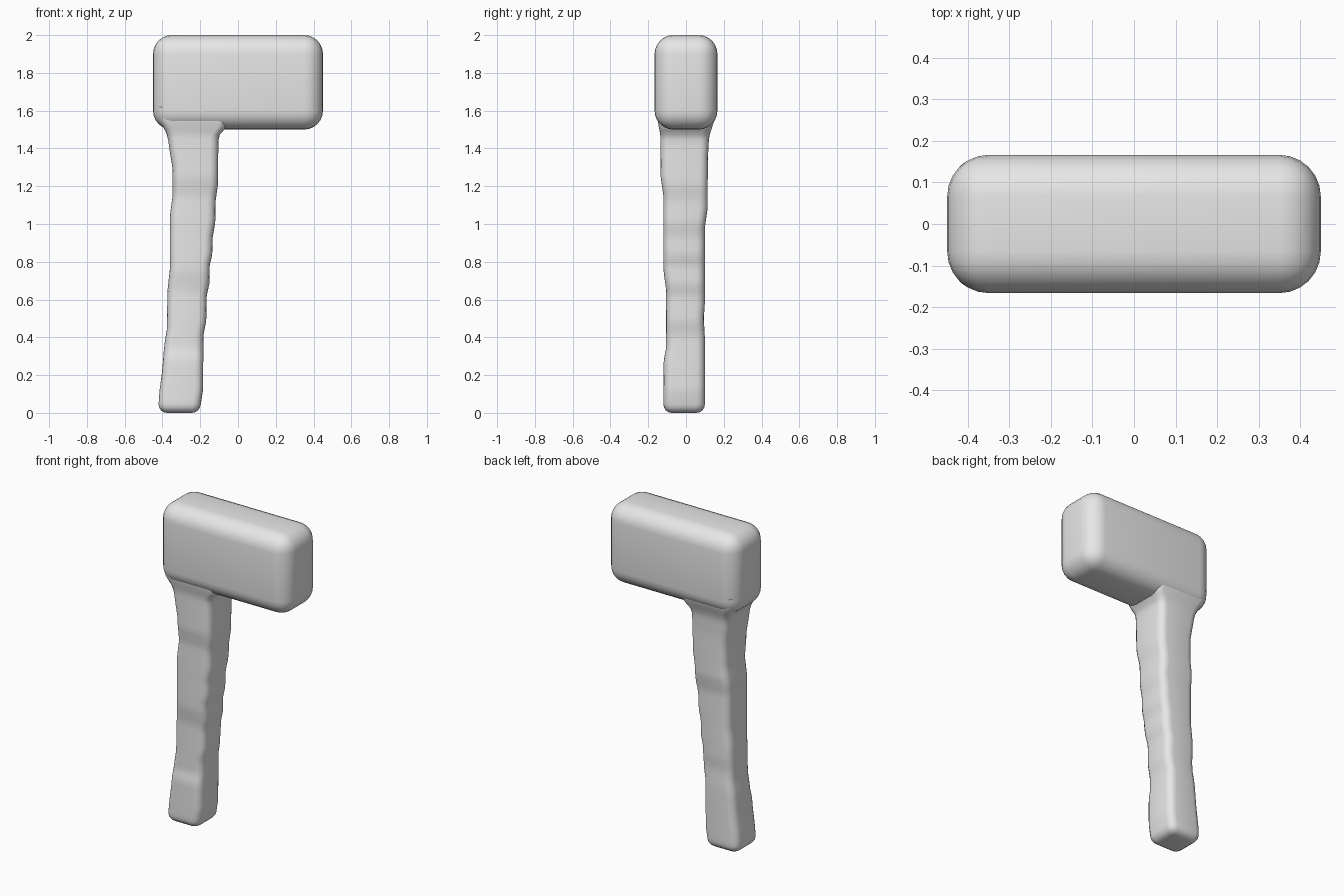
import bpy, bmesh, math

if "Cube" in bpy.data.objects:
    bpy.data.objects.remove(bpy.data.objects["Cube"])

grey = bpy.data.materials.new("plain grey")
grey.diffuse_color = (0.8, 0.8, 0.8, 1)
grey.use_nodes = True
grey.node_tree.nodes["Principled BSDF"].inputs["Base Color"].default_value = grey.diffuse_color


def finish(name, bm):
    bmesh.ops.recalc_face_normals(bm, faces=bm.faces)
    me = bpy.data.meshes.new(name)
    bm.to_mesh(me)
    bm.free()
    me.materials.append(grey)
    ob = bpy.data.objects.new(name, me)
    bpy.context.collection.objects.link(ob)
    for p in me.polygons:
        p.use_smooth = True
    return ob


# hammer head: block with soft rounded edges
bm = bmesh.new()
bmesh.ops.create_cube(bm, size=1)
for v in bm.verts:
    v.co.x *= 0.9
    v.co.y *= 0.333
    v.co.z = v.co.z * 0.5 + 1.75
bmesh.ops.bevel(bm, geom=bm.edges[:], offset=0.1, segments=6,
                profile=0.5, affect='EDGES')
finish("hammer_head", bm)


# uneven handle: edge positions (z, value) read separately for each side
LEFT = [(0, -.42), (.06, -.42), (.12, -.415), (.22, -.402), (.36, -.39), (.44, -.377),
        (.65, -.373), (.76, -.361), (1.04, -.361), (1.15, -.346), (1.29, -.346),
        (1.39, -.362), (1.46, -.372), (1.5, -.388), (1.55, -.42), (1.62, -.43)]
RIGHT = [(0, -.2), (.04, -.198), (.12, -.185), (.41, -.183), (.49, -.168), (.62, -.166),
         (.68, -.152), (.78, -.15), (.84, -.136), (.93, -.134), (1.01, -.12),
         (1.12, -.119), (1.21, -.106), (1.44, -.104), (1.48, -.095), (1.51, -.06), (1.62, -.05)]
FRONT = [(0, -.12), (.28, -.118), (.34, -.106), (.65, -.105), (.75, -.119),
         (1.15, -.12), (1.25, -.134), (1.47, -.136), (1.55, -.15), (1.62, -.155)]
BACK = [(0, .1), (.4, .1), (.5, .094), (.58, .1), (.98, .1), (1.08, .114),
        (1.35, .116), (1.46, .122), (1.55, .15), (1.62, .155)]


def at(table, z):
    for (z0, a), (z1, b) in zip(table, table[1:]):
        if z <= z1:
            t = (z - z0) / (z1 - z0)
            return a + (b - a) * t
    return table[-1][1]


def ring(bm, z, inset):
    x0, x1 = at(LEFT, z) + inset, at(RIGHT, z) - inset
    y0, y1 = at(FRONT, z) + inset, at(BACK, z) - inset
    r = 0.045 - inset * 0.6
    verts = []
    for cx, cy, start in ((x1 - r, y1 - r, 0), (x0 + r, y1 - r, 90),
                          (x0 + r, y0 + r, 180), (x1 - r, y0 + r, 270)):
        for k in range(5):
            a = math.radians(start + k * 22.5)
            verts.append(bm.verts.new((cx + r * math.cos(a), cy + r * math.sin(a), z)))
    return verts


bm = bmesh.new()
R = 0.045
levels = [(R * (1 - math.sin(a)), R * (1 - math.cos(a)))
          for a in (math.radians(d) for d in (90, 67.5, 45, 22.5))]
levels = [(z, R - math.sqrt(max(0, R * R - (R - z) ** 2))) for z, _ in levels]
levels += [(R + (1.62 - R) * i / 64, 0) for i in range(65)]
rings = [ring(bm, z, i) for z, i in levels]
for a, b in zip(rings, rings[1:]):
    for i in range(len(a)):
        j = (i + 1) % len(a)
        bm.faces.new((a[i], a[j], b[j], b[i]))
bm.faces.new(rings[0])
bm.faces.new(rings[-1])
finish("handle", bm)
